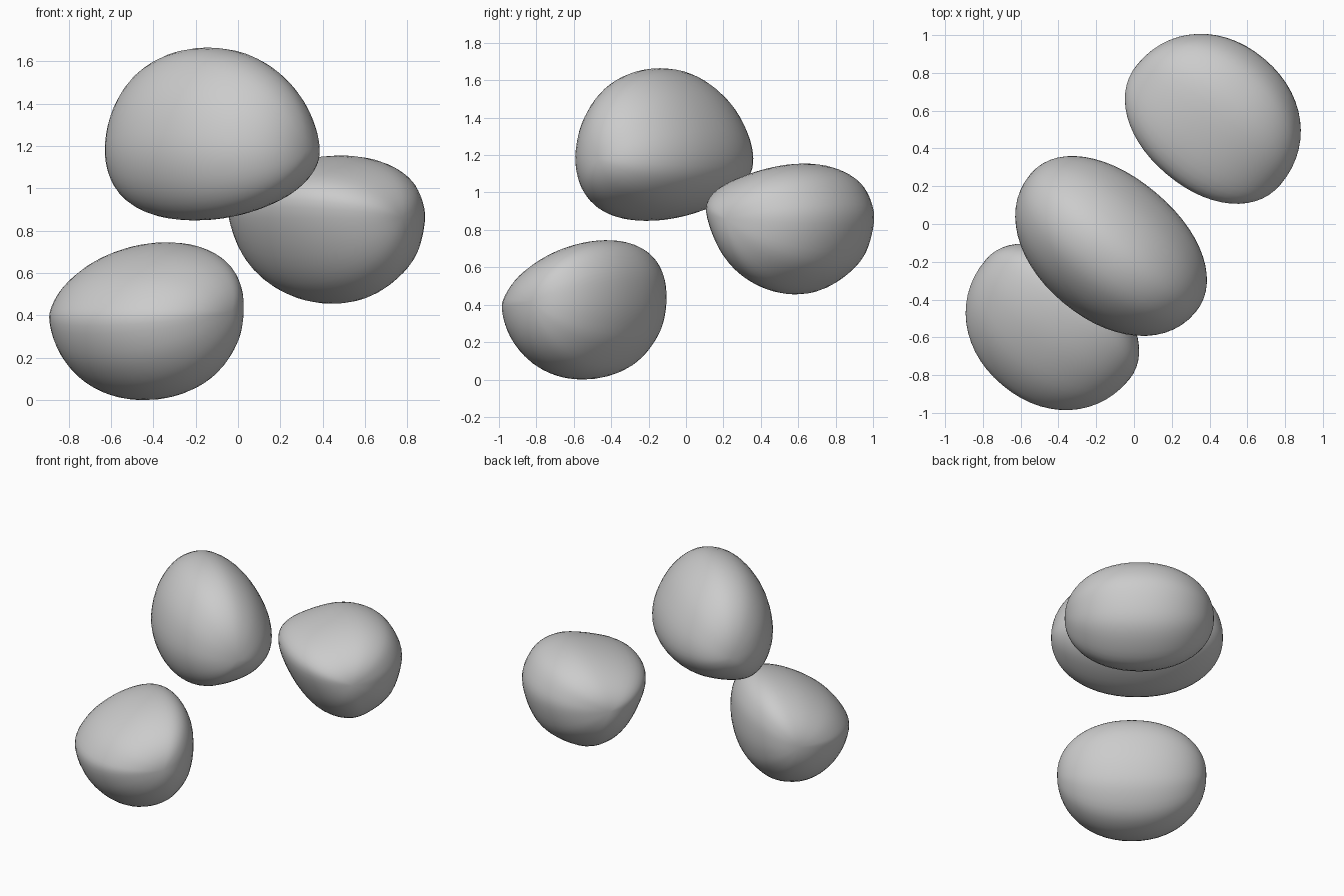
import bpy, bmesh, math
from mathutils import Vector

if "Cube" in bpy.data.objects:
    bpy.data.objects.remove(bpy.data.objects["Cube"])

# Local frame: long axis of every blob (U) and the horizontal direction across it (V)
ANG = math.radians(40)
U = Vector((math.cos(ANG), -math.sin(ANG), 0))
V = Vector((math.sin(ANG), math.cos(ANG), 0))
SUB, RINGS, POWER = 4, 28, 2.1


def smooth_loop(pts):
    """Closed Catmull-Rom curve through the profile points."""
    n, out = len(pts), []
    for i in range(n):
        a, b, c, d = (Vector(pts[(i + k) % n]) for k in (-1, 0, 1, 2))
        for j in range(SUB):
            t = j / SUB
            out.append(0.5 * (2 * b + (c - a) * t + (2 * a - 5 * b + 4 * c - d) * t ** 2
                              + (3 * b - a - 3 * c + d) * t ** 3))
    return out


def blob(name, profile, tip, u_min, u_max):
    """Sweep a (v, z) profile along U, shrinking it to the tip point at both ends."""
    loop = smooth_loop(profile)
    tip = Vector(tip)
    mid, half = (u_min + u_max) / 2, (u_max - u_min) / 2
    place = lambda u, p: U * u + V * p.x + Vector((0, 0, p.y))
    bm = bmesh.new()
    rings = []
    for i in range(1, RINGS):
        a = math.pi * i / RINGS
        c = math.copysign(abs(math.cos(a)) ** (2 / POWER), math.cos(a))
        s = math.sin(a) ** (2 / POWER)
        rings.append([bm.verts.new(place(mid + half * c, tip + (p - tip) * s)) for p in loop])
    n = len(loop)
    for r0, r1 in zip(rings, rings[1:]):
        for k in range(n):
            bm.faces.new((r0[k], r0[(k + 1) % n], r1[(k + 1) % n], r1[k]))
    for ring, u in ((rings[0], u_max), (rings[-1], u_min)):
        pole = bm.verts.new(place(u, tip))
        for k in range(n):
            bm.faces.new((ring[k], ring[(k + 1) % n], pole))
    bmesh.ops.recalc_face_normals(bm, faces=bm.faces)
    for f in bm.faces:
        f.smooth = True
    me = bpy.data.meshes.new(name)
    bm.to_mesh(me)
    bm.free()
    ob = bpy.data.objects.new(name, me)
    bpy.context.collection.objects.link(ob)


# Upper blob, bulging down towards both neighbours
blob("upper_blob",
     [(.20, 1.14), (.17, 1.33), (.04, 1.54), (-.15, 1.66), (-.35, 1.62), (-.50, 1.44),
      (-.56, 1.20), (-.52, 1.00), (-.41, .875), (-.25, .85), (-.02, .905), (.13, 1.005)],
     (-.15, 1.18), -.59, .55)

# Back right blob, with its edge towards the upper blob
blob("back_blob",
     [(.315, .91), (.36, 1.03), (.54, 1.11), (.80, 1.155), (.99, 1.10), (1.09, .97),
      (1.11, .83), (1.04, .63), (.90, .51), (.73, .455), (.55, .52), (.41, .68)],
     (.66, .86), -.53, .46)

# Front left blob, with its edge up towards the upper blob
blob("front_blob",
     [(-.34, .46), (-.36, .60), (-.43, .71), (-.55, .745), (-.75, .70), (-.95, .59),
      (-1.07, .46), (-1.10, .35), (-1.03, .18), (-.89, .05), (-.72, 0), (-.54, .04),
      (-.41, .17), (-.355, .31)],
     (-.65, .42), -.48, .51)
